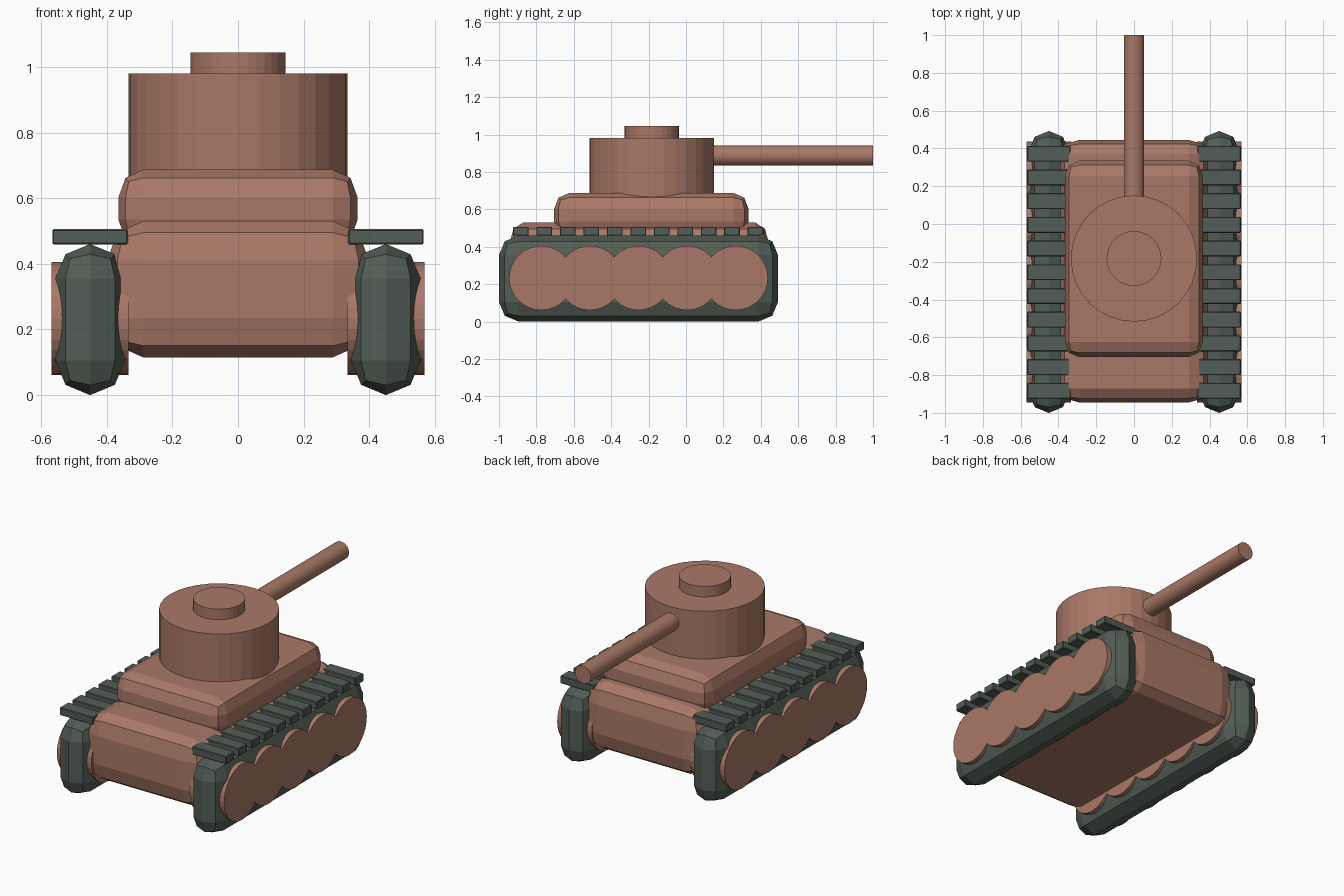
import bpy, bmesh
from math import pi
from mathutils import Matrix, Vector

if "Cube" in bpy.data.objects:
    bpy.data.objects.remove(bpy.data.objects["Cube"])


def material(name, rgb):
    m = bpy.data.materials.new(name)
    m.diffuse_color = (*rgb, 1)
    m.use_nodes = True
    m.node_tree.nodes["Principled BSDF"].inputs["Base Color"].default_value = m.diffuse_color
    return m


CLAY = material("clay", (0.40, 0.19, 0.135))
GREEN = material("dark_green", (0.085, 0.11, 0.092))


def finish(bm, name, mat):
    bmesh.ops.recalc_face_normals(bm, faces=bm.faces)
    me = bpy.data.meshes.new(name)
    bm.to_mesh(me)
    bm.free()
    me.materials.append(mat)
    ob = bpy.data.objects.new(name, me)
    bpy.context.collection.objects.link(ob)
    return ob


def rounded_box(name, lo, hi, bevel, mat, segments=2):
    """Box between two corners, with its own bevel width along each axis."""
    lo, hi, b = Vector(lo), Vector(hi), Vector(bevel)
    bm = bmesh.new()
    bmesh.ops.create_cube(bm, size=1)
    size = hi - lo
    bmesh.ops.scale(bm, verts=bm.verts, vec=[size[i] / b[i] for i in range(3)])
    bmesh.ops.bevel(bm, geom=bm.edges[:], offset=1, segments=segments,
                    profile=0.5, affect='EDGES')
    bmesh.ops.scale(bm, verts=bm.verts, vec=b)
    bmesh.ops.translate(bm, verts=bm.verts, vec=(lo + hi) / 2)
    return finish(bm, name, mat)


def cylinder(name, center, radius, length, axis, mat, sides=32):
    rot = {'X': Matrix.Rotation(pi / 2, 4, 'Y'),
           'Y': Matrix.Rotation(pi / 2, 4, 'X'),
           'Z': Matrix.Identity(4)}[axis]
    bm = bmesh.new()
    bmesh.ops.create_cone(bm, cap_ends=True, segments=sides, radius1=radius,
                          radius2=radius, depth=length,
                          matrix=Matrix.Translation(center) @ rot)
    return finish(bm, name, mat)


# Hull and raised deck
rounded_box("hull", (-0.40, -0.945, 0.115), (0.40, 0.445, 0.53),
            (0.11, 0.075, 0.12), CLAY)
rounded_box("upper_deck", (-0.365, -0.705, 0.45), (0.365, 0.335, 0.687),
            (0.075, 0.08, 0.085), CLAY)

# Turret, hatch and gun barrel
cylinder("turret", (0, -0.183, 0.815), 0.334, 0.33, 'Z', CLAY)
cylinder("hatch", (0, -0.183, 0.99), 0.145, 0.11, 'Z', CLAY)
cylinder("gun_barrel", (0, 0.45, 0.887), 0.054, 1.10, 'Y', CLAY)

for side, s in (("left", -1), ("right", 1)):
    # Track body: fully rounded across its width
    x = 0.451 * s
    rounded_box(f"{side}_track", (x - 0.106, -1.0, 0.0), (x + 0.106, 0.492, 0.46),
                (0.105, 0.105, 0.105), GREEN)
    # Overlapping road wheels
    for i in range(5):
        cylinder(f"{side}_wheel_{i + 1}", (x, -0.774 + 0.26 * i, 0.233),
                 0.172, 0.235, 'X', CLAY)
    # Tread pads along the top
    for i in range(11):
        y = -0.883 + 0.1255 * i
        rounded_box(f"{side}_tread_pad_{i + 1}", (x - 0.115, y - 0.042, 0.459),
                    (x + 0.115, y + 0.042, 0.506), (0.004, 0.004, 0.004),
                    GREEN, segments=1)
